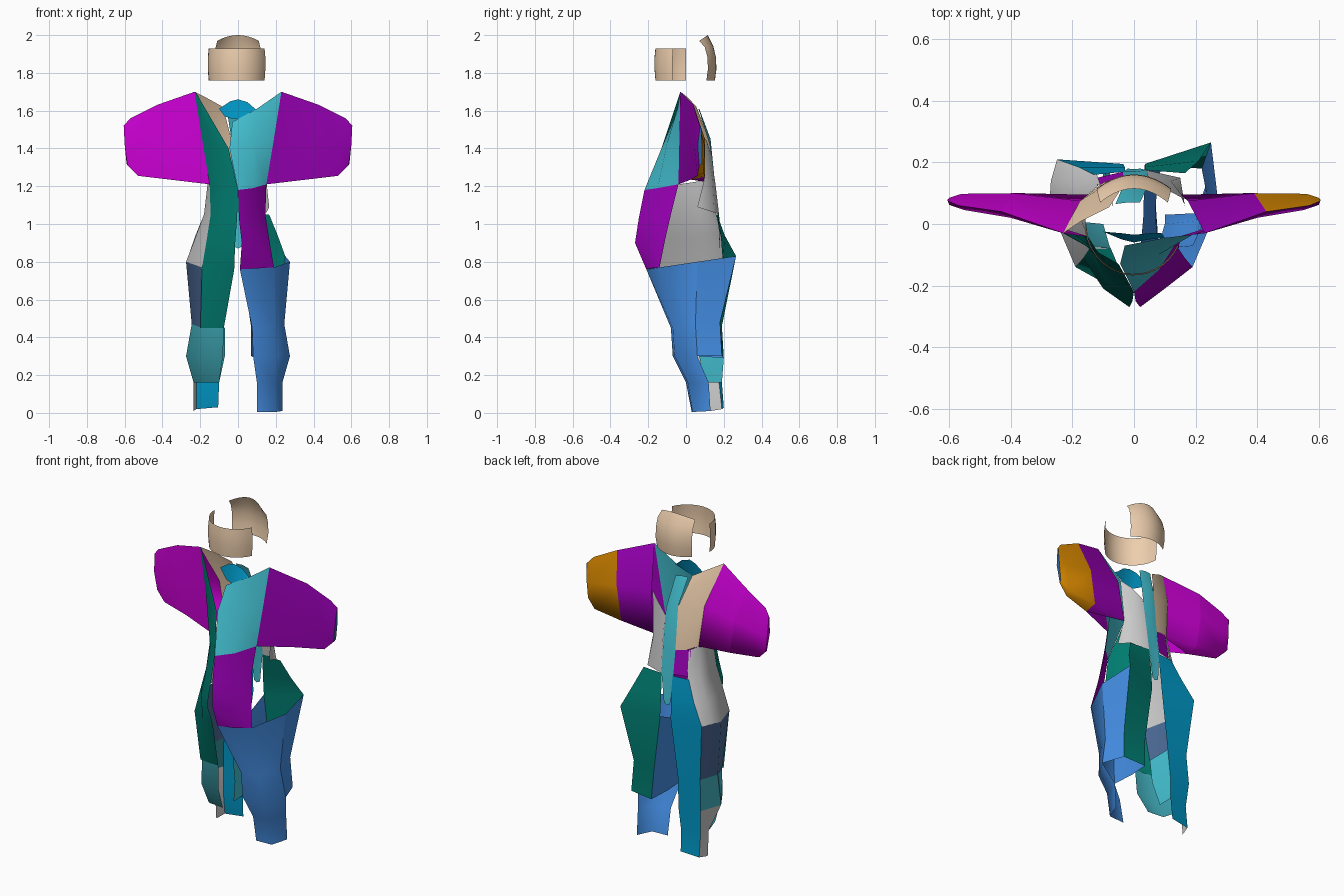
import bpy, math
from mathutils import Vector

COL = dict(tan=(.85, .62, .42), magenta=(.62, 0, .68), purple=(.33, 0, .48), cyan=(.06, .55, .66),
           teal=(.04, .32, .38), green=(0, .2, .16), blue=(.06, .28, .8), navy=(.03, .14, .4),
           sky=(0, .3, .55), orange=(.7, .25, 0), slate=(.07, .14, .3))


def mat(c):
    m = bpy.data.materials.get(c)
    if not m:
        m = bpy.data.materials.new(c)
        m.diffuse_color = (*COL[c], 1)
    return m


def patch(name, color, rows, mirror=False):
    """Quad sheet through equal-length rows of points, facing outwards."""
    n = len(rows[0])
    s = -1 if mirror else 1
    v = [Vector((s * p[0], p[1], p[2])) for r in rows for p in r]
    f = [(i * n + j, i * n + j + 1, (i + 1) * n + j + 1, (i + 1) * n + j)
         for i in range(len(rows) - 1) for j in range(n - 1)]
    me = bpy.data.meshes.new(name)
    me.from_pydata(v, [], f)
    me.validate()
    c = sum(v, Vector()) / len(v)
    ref = Vector((math.copysign(.16, c.x) if c.z < .62 else 0, .05, c.z))
    if sum(p.area * p.normal.dot(c - ref) for p in me.polygons) < 0:
        me.flip_normals()
    ob = bpy.data.objects.new(name, me)
    bpy.context.collection.objects.link(ob)
    if color:
        me.materials.append(mat(color))
    bpy.context.view_layer.objects.active = ob
    ob.select_set(True)
    bpy.ops.object.shade_smooth_by_angle(angle=math.radians(80))
    ob.select_set(False)
    return ob


# Head: front band and back plate
rows = []
for z, k in ((1.76, .97), (1.82, 1), (1.88, 1), (1.93, .97)):
    rows.append([(.16 * k * math.cos(a), .167 * k * math.sin(a), z)
                 for a in [math.radians(180 + i * 155 / 16) for i in range(17)]])
patch("face_band", "tan", rows)
rows = []
for z, y, w, drop in ((1.76, .153, .115, 0), (1.82, .161, .12, 0), (1.88, .159, .12, 0),
                      (1.94, .145, .118, .005), (2.0, .115, .11, .03)):
    rows.append([(w * t / 5, y - .045 * (t / 5) ** 2, z - drop * (t / 5) ** 2) for t in range(-5, 6)])
patch("head_back", "tan", rows)

# Sleeves: front and back halves from the shoulder seam to the cuff
FRONT = [[(.23, -.03, 1.70), (.19, -.035, 1.45), (.15, -.04, 1.21)],
         [(.43, .04, 1.63), (.40, .02, 1.43), (.36, .025, 1.235)],
         [(.57, .06, 1.56), (.55, .045, 1.40), (.53, .06, 1.255)],
         [(.605, .075, 1.52), (.60, .062, 1.42), (.585, .07, 1.31)]]
BACK = [[(.23, -.03, 1.70), (.175, .075, 1.47), (.15, .095, 1.23), (.15, .09, 1.225)],
        [(.43, .04, 1.63), (.39, .1, 1.45), (.36, .1, 1.25), (.36, .025, 1.235)],
        [(.57, .06, 1.56), (.56, .098, 1.42), (.54, .095, 1.27), (.53, .06, 1.255)],
        [(.605, .075, 1.52), (.60, .085, 1.42), (.59, .085, 1.32), (.585, .07, 1.31)]]
CAP = [FRONT[3], [(.605, .08, 1.52), BACK[3][1], BACK[3][2]]]
for side, m, c, cb, cc in (("right", False, "purple", "orange", "navy"),
                           ("left", True, "magenta", "magenta", "magenta")):
    patch(side + "_sleeve_front", c, FRONT, m)
    patch(side + "_sleeve_upper_back", c, BACK[:2], m)
    patch(side + "_sleeve_lower_back", cb, BACK[1:], m)
    patch(side + "_cuff_end", cc, CAP, m)

# Chest and belly panels
patch("right_chest", "cyan", [
    [(-.03, -.07, 1.54), (.1, -.045, 1.61), (.23, -.03, 1.70)],
    [(-.045, -.13, 1.40), (.08, -.1, 1.43), (.19, -.035, 1.45)],
    [(0, -.22, 1.18), (.08, -.15, 1.19), (.15, -.04, 1.21)]])
patch("right_belly", "purple", [
    [(0, -.22, 1.18), (.08, -.15, 1.19), (.15, -.04, 1.21)],
    [(.005, -.25, 1.03), (.09, -.18, 1.04), (.145, -.08, 1.05)],
    [(.02, -.27, .90), (.1, -.21, .91), (.165, -.11, .92)],
    [(.01, -.21, .76), (.1, -.19, .765), (.19, -.14, .77)]])
patch("left_front_panel", "green", [
    [(-.23, -.03, 1.70), (-.23, -.03, 1.70), (-.225, -.03, 1.70)],
    [(-.19, -.035, 1.45), (-.12, -.09, 1.42), (-.05, -.13, 1.40)],
    [(-.15, -.04, 1.21), (-.08, -.15, 1.19), (0, -.22, 1.18)],
    [(-.145, -.08, 1.05), (-.09, -.18, 1.04), (-.005, -.25, 1.03)],
    [(-.165, -.11, .92), (-.1, -.21, .91), (-.015, -.27, .90)],
    [(-.19, -.14, .77), (-.1, -.19, .765), (-.02, -.21, .76)],
    [(-.2, -.07, .45), (-.14, -.08, .45), (-.075, -.08, .45)]])
patch("collar", "sky", [
    [(-.1, -.025, 1.61), (-.04, -.03, 1.65), (0, -.035, 1.66), (.05, -.03, 1.645), (.09, -.03, 1.61)],
    [(-.07, -.03, 1.57), (-.04, -.05, 1.56), (0, -.06, 1.555), (.05, -.05, 1.58), (.1, -.045, 1.61)]])

# Back panels
patch("left_shoulder_back", "tan", [
    [(-.23, -.03, 1.70), (-.17, .01, 1.67), (-.08, .055, 1.62)],
    [(-.175, .075, 1.47), (-.12, .11, 1.46), (-.035, .125, 1.45)],
    [(-.15, .095, 1.23), (-.1, .135, 1.21), (-.035, .15, 1.2)]])
patch("left_back_waist", "purple", [
    [(-.12, .125, 1.21), (-.035, .15, 1.2)], [(-.12, .15, 1.06), (-.035, .17, 1.06)]])
patch("left_hip_side", None, [
    [(-.15, -.04, 1.21), (-.16, .03, 1.22), (-.15, .095, 1.23), (-.11, .13, 1.21)],
    [(-.145, -.08, 1.05), (-.18, .03, 1.05), (-.18, .12, 1.05), (-.12, .16, 1.05)],
    [(-.165, -.11, .92), (-.225, .02, .93), (-.225, .13, .94), (-.18, .185, .94)],
    [(-.19, -.14, .77), (-.275, .06, .8), (-.27, .14, .81), (-.25, .21, .82)]])
patch("right_upper_back", None, [
    [(.165, .08, 1.48), (.11, .11, 1.44), (.045, .13, 1.38)],
    [(.15, .095, 1.23), (.12, .14, 1.23), (.045, .155, 1.22)],
    [(.165, .06, 1.09), (.15, .15, 1.06), (.04, .175, 1.05)]])
patch("spine_strip", "cyan", [
    [(-.06, .065, 1.61), (-.02, .07, 1.61), (.02, .07, 1.6)],
    [(-.035, .125, 1.45), (0, .13, 1.45), (.045, .125, 1.42)],
    [(-.035, .15, 1.2), (0, .155, 1.2), (.045, .155, 1.2)],
    [(-.035, .17, 1.05), (0, .17, 1.05), (.04, .175, 1.05)],
    [(-.02, .18, .88), (0, .178, .87), (.02, .18, .88)]])

# Leg rings (right side): inner front, front, outer, back outer, back inner, inner
LEG = [[(.01, -.21, .76), (.19, -.14, .77), (.275, .06, .80), (.25, .265, .83), (.035, .195, .80), (.03, .02, .72)],
       [(.075, -.08, .45), (.19, -.07, .45), (.245, .05, .47), (.22, .18, .48), (.08, .19, .46), (.07, .05, .45)],
       [(.08, -.07, .30), (.2, -.06, .30), (.275, .06, .30), (.23, .19, .30), (.09, .2, .29), (.07, .07, .30)],
       [(.1, .0, .16), (.2, .01, .16), (.235, .12, .16), (.22, .175, .16), (.1, .19, .16), (.1, .1, .16)],
       [(.1, .03, .005), (.2, .035, .005), (.235, .13, .01), (.22, .19, .02), (.105, .2, .03), (.1, .12, .01)]]


def leg(name, color, r0, r1, cols, mirror=False, top=()):
    rows = [list(r) for r in top] + [[LEG[r][c] for c in cols] for r in range(r0, r1 + 1)]
    patch(name, color, rows, mirror)


# Right leg
leg("right_leg_front", "blue", 0, 4, (0, 1, 2))
leg("right_thigh_side", "blue", 0, 2, (2, 3))
leg("right_inner_leg", "blue", 0, 2, (4, 5, 0))
leg("right_back_leg", "green", 0, 2, (3, 4),
    top=[[(.165, .165, 1.05), (.04, .175, 1.05)], [(.21, .205, .94), (.035, .185, .93)]])

# Left leg: its hip sits a little further forward
LEG[0][3] = (.25, .21, .82)
leg("left_thigh_side", "slate", 0, 1, (1, 2, 3), True)
leg("left_shin_front", "teal", 1, 3, (0, 1, 2), True)
leg("left_calf_side", "teal", 1, 2, (2, 3), True)
leg("left_ankle_side", None, 2, 4, (2, 3), True)
leg("left_inner_leg", "cyan", 1, 3, (4, 5), True)
leg("left_back_leg", "sky", 0, 4, (3, 4), True,
    top=[[(.13, .16, 1.05), (.03, .17, 1.05)], [(.18, .185, .94), (.03, .185, .93)]])
